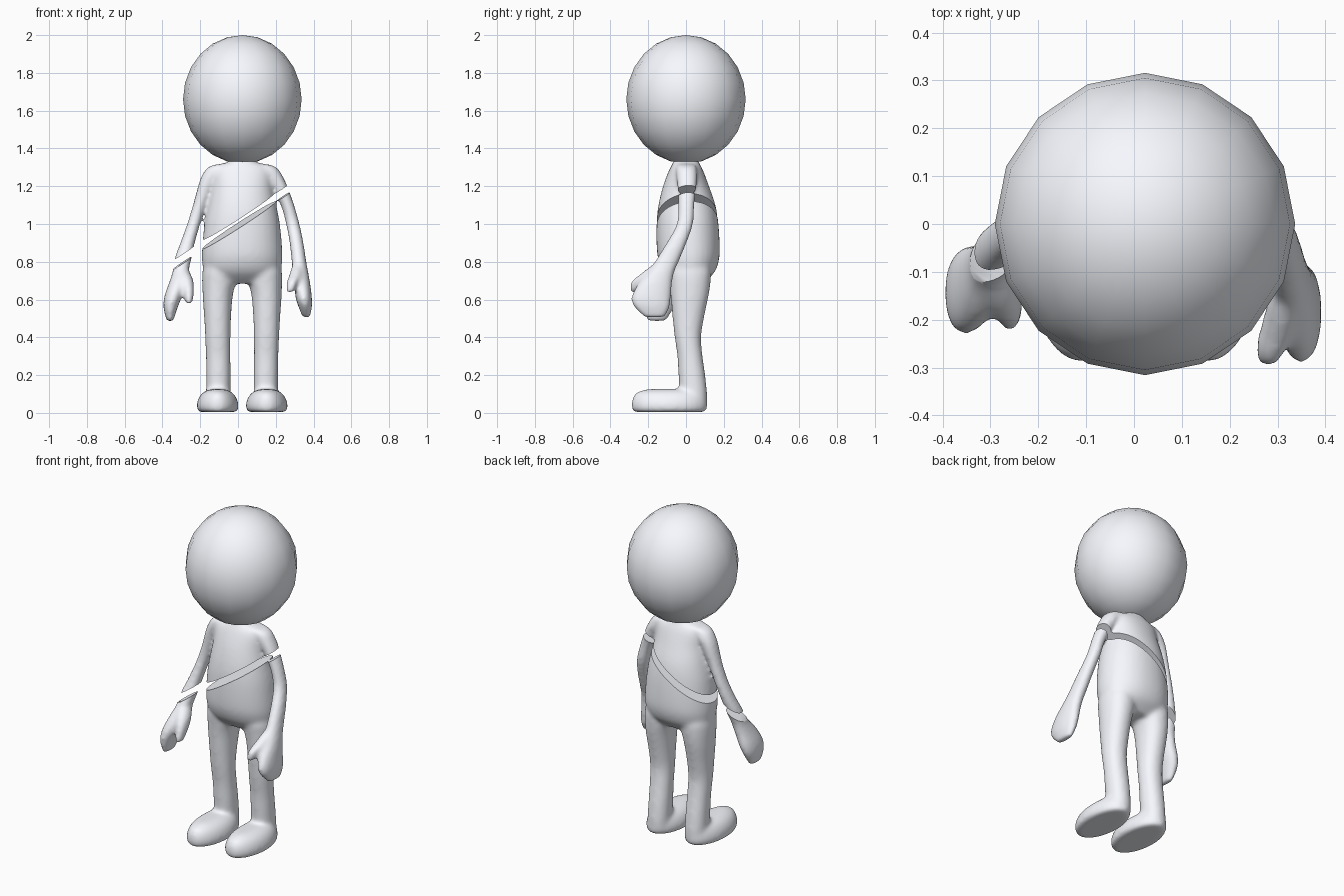
import bpy, bmesh, math
from mathutils import Vector

if "Cube" in bpy.data.objects:
    bpy.data.objects.remove(bpy.data.objects["Cube"])

CX = 0.022   # the figure's own mid-line

pale = bpy.data.materials.new("pale_blue_white")
pale.diffuse_color = (.93, .95, 1.0, 1)
pale.use_nodes = True
pale.node_tree.nodes["Principled BSDF"].inputs["Base Color"].default_value = pale.diffuse_color


def spline(rings, sub=4):
    """Smooth the ring list with a Catmull-Rom curve."""
    out = []
    for i in range(len(rings) - 1):
        p0, p1 = rings[max(i - 1, 0)], rings[i]
        p2, p3 = rings[i + 1], rings[min(i + 2, len(rings) - 1)]
        for k in range(sub):
            t = k / sub
            out.append([.5 * (2 * b + (c - a) * t + (2 * a - 5 * b + 4 * c - d) * t * t
                              + (3 * b - a - 3 * c + d) * t ** 3)
                        for a, b, c, d in zip(p0, p1, p2, p3)])
    return out + [rings[-1]]


def loft(bm, rings, n=32, p=2.15):
    """Closed skin through horizontal rings given as (z, x, y, rx, ry)."""
    def sup(v):
        return math.copysign(abs(v) ** (2 / p), v)
    loops = []
    for z, x, y, rx, ry in spline(rings):
        loops.append([bm.verts.new((x + rx * sup(math.cos(2 * math.pi * i / n)),
                                    y + ry * sup(math.sin(2 * math.pi * i / n)), z))
                      for i in range(n)])
    fs = [bm.faces.new(loops[0]), bm.faces.new(loops[-1])]
    for a, b in zip(loops, loops[1:]):
        for i in range(n):
            j = (i + 1) % n
            fs.append(bm.faces.new((a[i], a[j], b[j], b[i])))
    bmesh.ops.recalc_face_normals(bm, faces=fs)


def add_object(name, mesh):
    ob = bpy.data.objects.new(name, mesh)
    bpy.context.collection.objects.link(ob)
    return ob


def finish(ob, deg):
    ob.data.materials.clear()
    ob.data.materials.append(pale)
    bpy.ops.object.select_all(action='DESELECT')
    bpy.context.view_layer.objects.active = ob
    ob.select_set(True)
    bpy.ops.object.shade_smooth_by_angle(angle=math.radians(deg))


bm = bmesh.new()

# torso and neck
loft(bm, [(1.38, CX, 0, .066, .064), (1.345, CX, 0, .064, .064), (1.328, CX, 0, .068, .067),
          (1.315, CX, 0, .125, .074), (1.28, CX, 0, .158, .092), (1.2, CX, 0, .162, .122),
          (1.1, CX, .005, .181, .151), (1.0, CX, .008, .2, .164), (.87, CX, .012, .212, .167),
          (.8, CX, .015, .212, .158), (.74, CX, .018, .2, .13), (.685, CX, .02, .155, .07)])

# legs and feet
for s in (-1, 1):
    loft(bm, [(.83, CX + s * .11, .018, .07, .08), (.76, CX + s * .122, .018, .086, .112),
              (.7, CX + s * .122, .02, .09, .111), (.65, CX + s * .127, .02, .083, .105),
              (.6, CX + s * .13, .018, .078, .098), (.5, CX + s * .13, .012, .071, .083),
              (.4, CX + s * .129, .01, .067, .07), (.3, CX + s * .127, .021, .065, .067),
              (.2, CX + s * .126, .031, .065, .071), (.1, CX + s * .126, .039, .065, .073),
              (.03, CX + s * .126, .04, .065, .071)])
    x = CX + s * .13
    loft(bm, [(.004, x, -.088, .098, .187), (.02, x, -.088, .109, .199), (.05, x, -.088, .11, .201),
              (.085, x, -.086, .097, .194), (.11, x, -.08, .074, .178), (.126, x, -.065, .04, .14)],
         p=2.0)

# right-hand-side arm with mitten and thumb
loft(bm, [(1.315, .125, .003, .045, .05), (1.295, .155, .003, .055, .055),
          (1.25, .186, .005, .053, .056), (1.2, .218, .005, .044, .052),
          (1.1, .262, .002, .036, .043), (1.0, .29, -.006, .036, .044),
          (.9, .31, -.05, .037, .054), (.8, .323, -.102, .039, .064), (.74, .332, -.135, .041, .072),
          (.68, .34, -.165, .043, .092), (.61, .348, -.185, .043, .106), (.56, .356, -.18, .035, .095),
          (.505, .362, -.165, .019, .055)])
loft(bm, [(.78, .315, -.14, .03, .045), (.73, .303, -.2, .033, .05),
          (.69, .287, -.247, .03, .047), (.64, .276, -.275, .021, .025)], 16)

# left-hand-side arm with mitten and thumb
loft(bm, [(1.315, -.081, .003, .045, .05), (1.295, -.111, .003, .055, .055),
          (1.25, -.142, .005, .053, .056), (1.2, -.169, .005, .043, .052),
          (1.1, -.204, .002, .035, .043), (1.0, -.235, -.008, .035, .043),
          (.9, -.267, -.03, .039, .046), (.82, -.29, -.056, .045, .05), (.75, -.304, -.085, .042, .055),
          (.69, -.32, -.115, .045, .075), (.62, -.342, -.135, .047, .09), (.56, -.357, -.145, .038, .084),
          (.485, -.36, -.155, .018, .05)])
loft(bm, [(.75, -.29, -.095, .033, .05), (.7, -.272, -.135, .037, .055),
          (.64, -.261, -.17, .029, .047), (.58, -.26, -.198, .02, .027)], 16)

raw = bpy.data.meshes.new("body_blend")
bm.to_mesh(raw)
bm.free()

# fuse the limbs into one soft skin
blend = add_object("body_blend", raw)
rm = blend.modifiers.new("fuse", 'REMESH')
rm.mode = 'VOXEL'
rm.voxel_size = 0.01
sm = blend.modifiers.new("soften", 'SMOOTH')
sm.factor = 0.5
sm.iterations = 18
bpy.context.view_layer.update()
dg = bpy.context.evaluated_depsgraph_get()
skin = bpy.data.meshes.new_from_object(blend.evaluated_get(dg))
bpy.data.objects.remove(blend)

# slice the skin along a slanted gap into two capped halves
up = Vector((-.645, -.1, 1)).normalized()
for name, z0, side in (("upper_body", 1.037, 1), ("lower_body", .99, -1)):
    bm = bmesh.new()
    bm.from_mesh(skin)
    bmesh.ops.bisect_plane(bm, geom=bm.verts[:] + bm.edges[:] + bm.faces[:], dist=1e-5,
                           plane_co=(0, 0, z0), plane_no=up,
                           clear_inner=side > 0, clear_outer=side < 0)
    bmesh.ops.holes_fill(bm, edges=[e for e in bm.edges if e.is_boundary], sides=0)
    bmesh.ops.recalc_face_normals(bm, faces=bm.faces[:])
    me = bpy.data.meshes.new(name)
    bm.to_mesh(me)
    bm.free()
    finish(add_object(name, me), 50)

# head
bpy.ops.mesh.primitive_uv_sphere_add(segments=16, ring_count=12, radius=1, location=(CX + .001, 0, 1.66))
head = bpy.context.object
head.name = "head"
head.scale = (.314, .316, .34)
bpy.ops.object.transform_apply(location=False, rotation=False, scale=True)
finish(head, 60)
